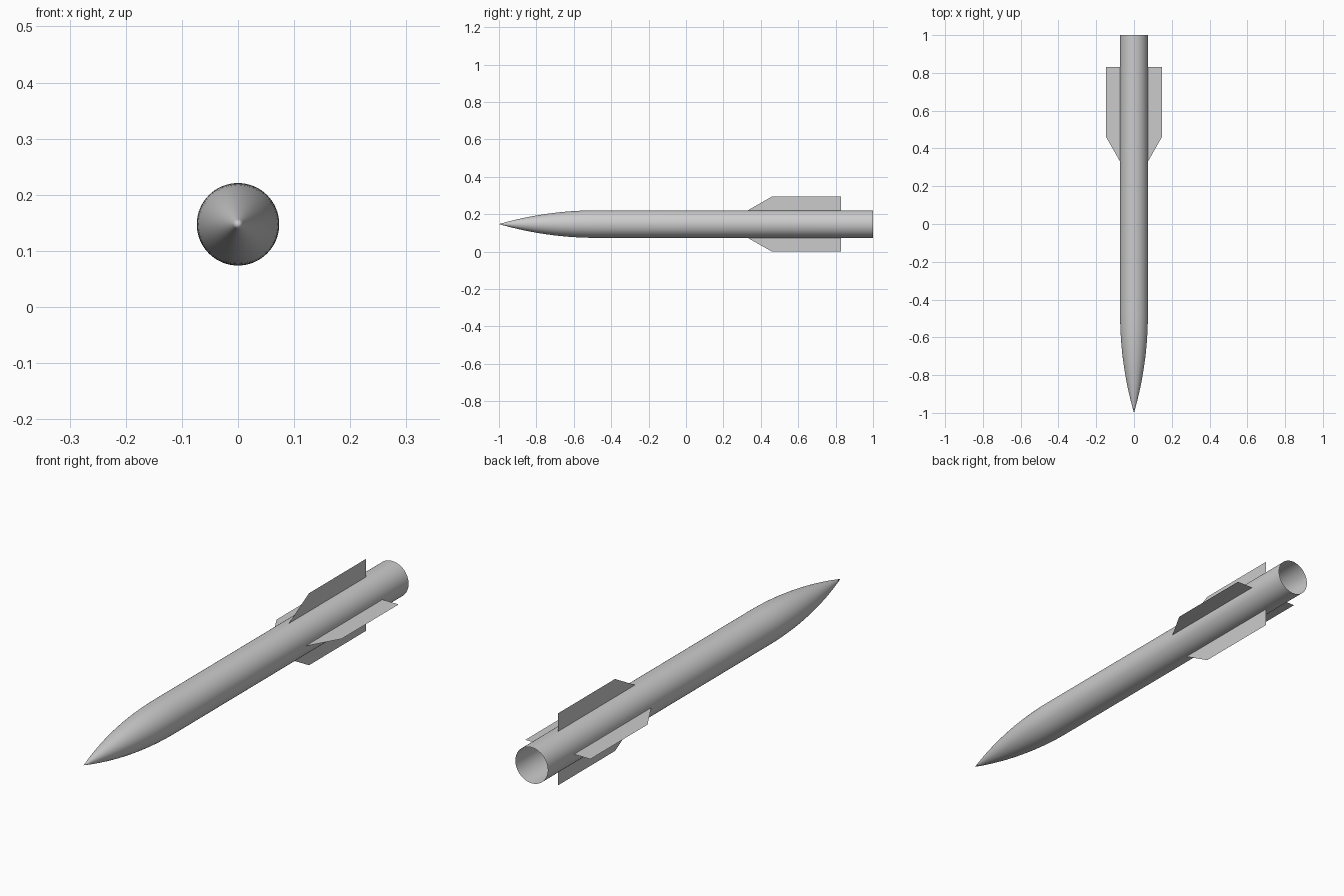
import bpy, bmesh
from math import sin, cos, pi, sqrt
from mathutils import Matrix

if "Cube" in bpy.data.objects:
    bpy.data.objects.remove(bpy.data.objects["Cube"])

R = 0.0735       # body radius
SPAN = 0.1475    # axis to fin tip, also height of the axis
NOSE = 0.52      # nose length
SEG = 64


def make_object(name, bm):
    mesh = bpy.data.meshes.new(name)
    bm.to_mesh(mesh)
    bm.free()
    obj = bpy.data.objects.new(name, mesh)
    bpy.context.collection.objects.link(obj)
    return obj


# Hull: tangent ogive nose running into an open-ended tube
rho = (R * R + NOSE * NOSE) / (2 * R)
profile = []
for i in range(1, 17):
    d = NOSE * i / 16
    profile.append((-1 + d, sqrt(rho ** 2 - (NOSE - d) ** 2) + R - rho))
profile.append((1, R))

bm = bmesh.new()
tip = bm.verts.new((0, -1, SPAN))
rings = [[bm.verts.new((r * cos(2 * pi * k / SEG), y, SPAN + r * sin(2 * pi * k / SEG)))
          for k in range(SEG)] for y, r in profile]
for k in range(SEG):
    n = (k + 1) % SEG
    bm.faces.new((tip, rings[0][k], rings[0][n]))
    for a, b in zip(rings, rings[1:]):
        bm.faces.new((a[k], b[k], b[n], a[n]))
bmesh.ops.recalc_face_normals(bm, faces=bm.faces)
for f in bm.faces:
    f.smooth = True
make_object("hull", bm)

# Four thin tail fins with swept leading edges
fin_outline = [(R, 0.33), (SPAN, 0.46), (SPAN, 0.83), (R, 0.83)]
for i, side in enumerate(("right", "top", "left", "bottom")):
    bm = bmesh.new()
    bm.faces.new([bm.verts.new((x, y, 0)) for x, y in fin_outline])
    bm.transform(Matrix.Translation((0, 0, SPAN)) @ Matrix.Rotation(-i * pi / 2, 4, 'Y'))
    make_object("fin_" + side, bm)
